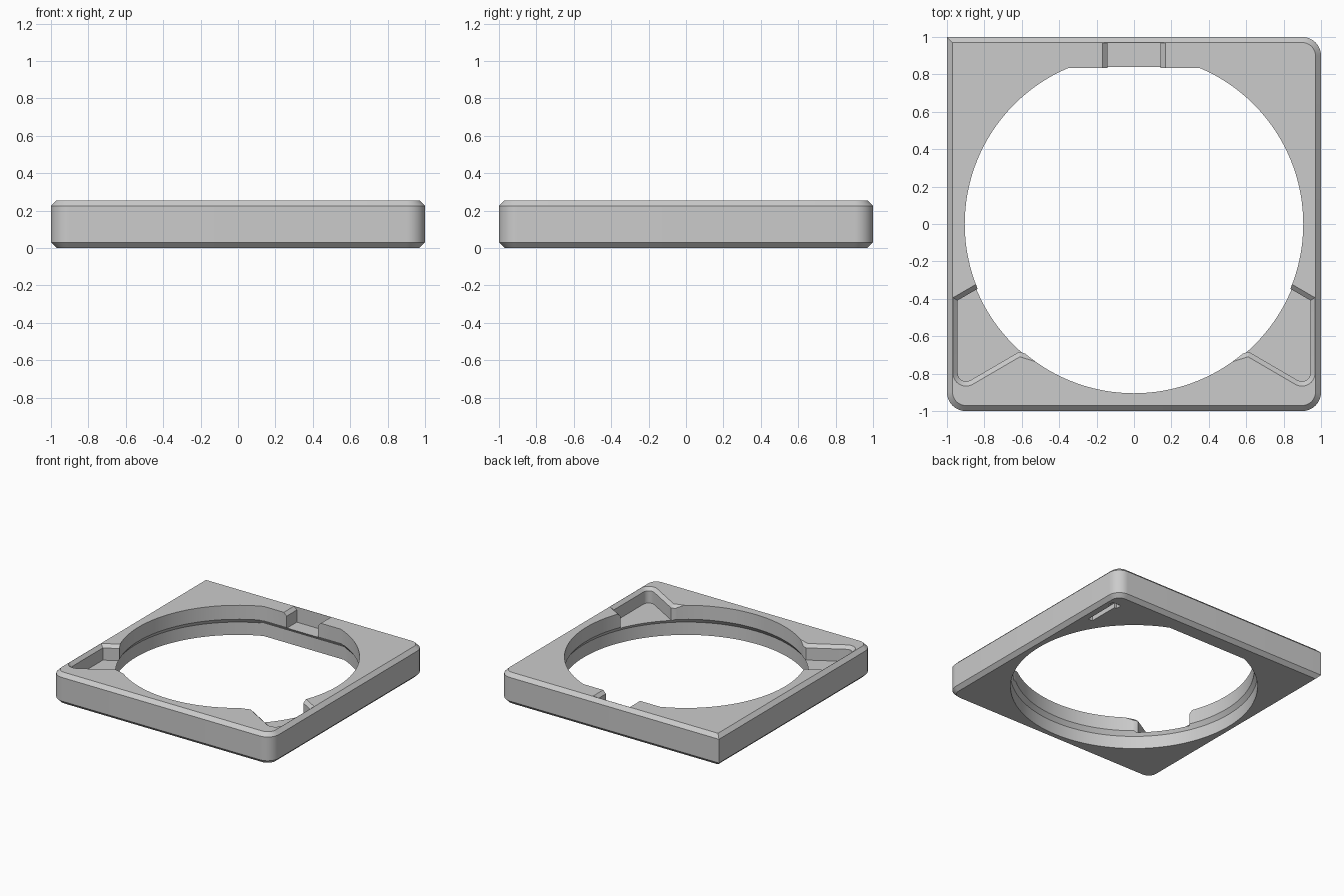
import bpy, bmesh
from math import sin, cos, asin, pi, radians
from mathutils import Vector

if "Cube" in bpy.data.objects:
    bpy.data.objects.remove(bpy.data.objects["Cube"])

HEIGHT = 0.255
BEVEL = 0.03
FLOOR = 0.13

grey = bpy.data.materials.new("plain grey")
grey.use_nodes = True
grey.diffuse_color = (0.6, 0.6, 0.6, 1)
grey.node_tree.nodes["Principled BSDF"].inputs["Base Color"].default_value = (0.6, 0.6, 0.6, 1)


def arc(cx, cy, r, start, end, n):
    angles = [radians(start + (end - start) * i / n) for i in range(n + 1)]
    return [(cx + r * cos(a), cy + r * sin(a)) for a in angles]


def inset(points, d):
    """Move every edge of a counter-clockwise outline inwards by d."""
    result = []
    for i, p in enumerate(points):
        p = Vector(p)
        a = (p - Vector(points[i - 1])).normalized()
        b = (Vector(points[(i + 1) % len(points)]) - p).normalized()
        na, nb = Vector((-a.y, a.x)), Vector((-b.y, b.x))
        result.append(p + (na + nb) * (d / (1 + na.dot(nb))))
    return result


def loft(name, rings):
    """Closed solid through (outline, z) rings of equal point count."""
    bm = bmesh.new()
    loops = [[bm.verts.new((x, y, z)) for x, y in pts] for pts, z in rings]
    n = len(loops[0])
    for low, high in zip(loops, loops[1:]):
        for i in range(n):
            j = (i + 1) % n
            bm.faces.new((low[i], low[j], high[j], high[i]))
    bm.faces.new(loops[0][::-1])
    bm.faces.new(loops[-1])
    bmesh.ops.recalc_face_normals(bm, faces=bm.faces)
    mesh = bpy.data.meshes.new(name)
    bm.to_mesh(mesh)
    bm.free()
    obj = bpy.data.objects.new(name, mesh)
    bpy.context.collection.objects.link(obj)
    return obj


# Frame: square with three rounded corners and one sharp corner
R = 0.1
K = 1 - R
outline = (arc(K, K, R, 0, 90, 10) + [(-1, 1)]
           + arc(-K, -K, R, 180, 270, 10) + arc(K, -K, R, 270, 360, 10))
frame = loft("square_frame", [(inset(outline, BEVEL), 0), (outline, BEVEL),
                              (outline, HEIGHT - BEVEL), (inset(outline, BEVEL), HEIGHT)])


# Round opening with a flat at the back, wider in its lower half
def opening(r, flat):
    a = asin(flat / r) * 180 / pi
    return arc(0, 0, r, 180 - a, 360 + a, 112)


wide, narrow = opening(0.93, 0.855), opening(0.905, 0.835)
cutters = [loft("opening_cutter", [(wide, -0.1), (wide, 0.105),
                                   (narrow, 0.14), (narrow, 0.4)])]


# Recesses open to the top, with a bevelled rim
def recess(name, rim, edge=0.025):
    low = inset(rim, edge)
    return loft(name, [(low, FLOOR), (low, HEIGHT - edge), (rim, HEIGHT),
                       (inset(rim, -edge), HEIGHT + edge)])


corner = ([(-0.6, -0.181), (-0.968, -0.394)] + arc(-0.898, -0.797, 0.07, 180, 300, 8)
          + [(-0.61, -0.71), (-0.53, -0.735), (-0.4, -0.6)])
cutters.append(recess("right_recess_cutter", corner))
cutters.append(recess("left_recess_cutter", [(-x, y) for x, y in reversed(corner)]))


# Back notch: only its two sides are bevelled
def rect(x0, x1, y0, y1):
    return [(x0, y0), (x1, y0), (x1, y1), (x0, y1)]


low, rim, above = (rect(-w, w, 0.7, 0.968) for w in (0.143, 0.168, 0.193))
cutters.append(loft("notch_cutter", [(low, FLOOR), (low, HEIGHT - 0.025),
                                     (rim, HEIGHT), (above, HEIGHT + 0.025)]))

# Shallow stepped slot in the underside
slot = [(0.88, 0.56), (0.92, 0.56), (0.92, 0.82), (0.94, 0.82),
        (0.94, 0.87), (0.86, 0.87), (0.86, 0.82), (0.88, 0.82)]
cutters.append(loft("slot_cutter", [(slot, -0.05), (slot, 0.04)]))

# Cut everything and keep only the finished frame
for cutter in cutters:
    cutter.hide_render = True
    mod = frame.modifiers.new(cutter.name, "BOOLEAN")
    mod.operation = "DIFFERENCE"
    mod.solver = "EXACT"
    mod.object = cutter
bpy.context.view_layer.update()
graph = bpy.context.evaluated_depsgraph_get()
finished = bpy.data.meshes.new_from_object(frame.evaluated_get(graph))
frame.modifiers.clear()
frame.data = finished
for cutter in cutters:
    bpy.data.objects.remove(cutter)

finished.materials.clear()
finished.materials.append(grey)
for obj in bpy.context.selected_objects:
    obj.select_set(False)
frame.select_set(True)
bpy.context.view_layer.objects.active = frame
bpy.ops.object.shade_smooth_by_angle(angle=radians(25))
